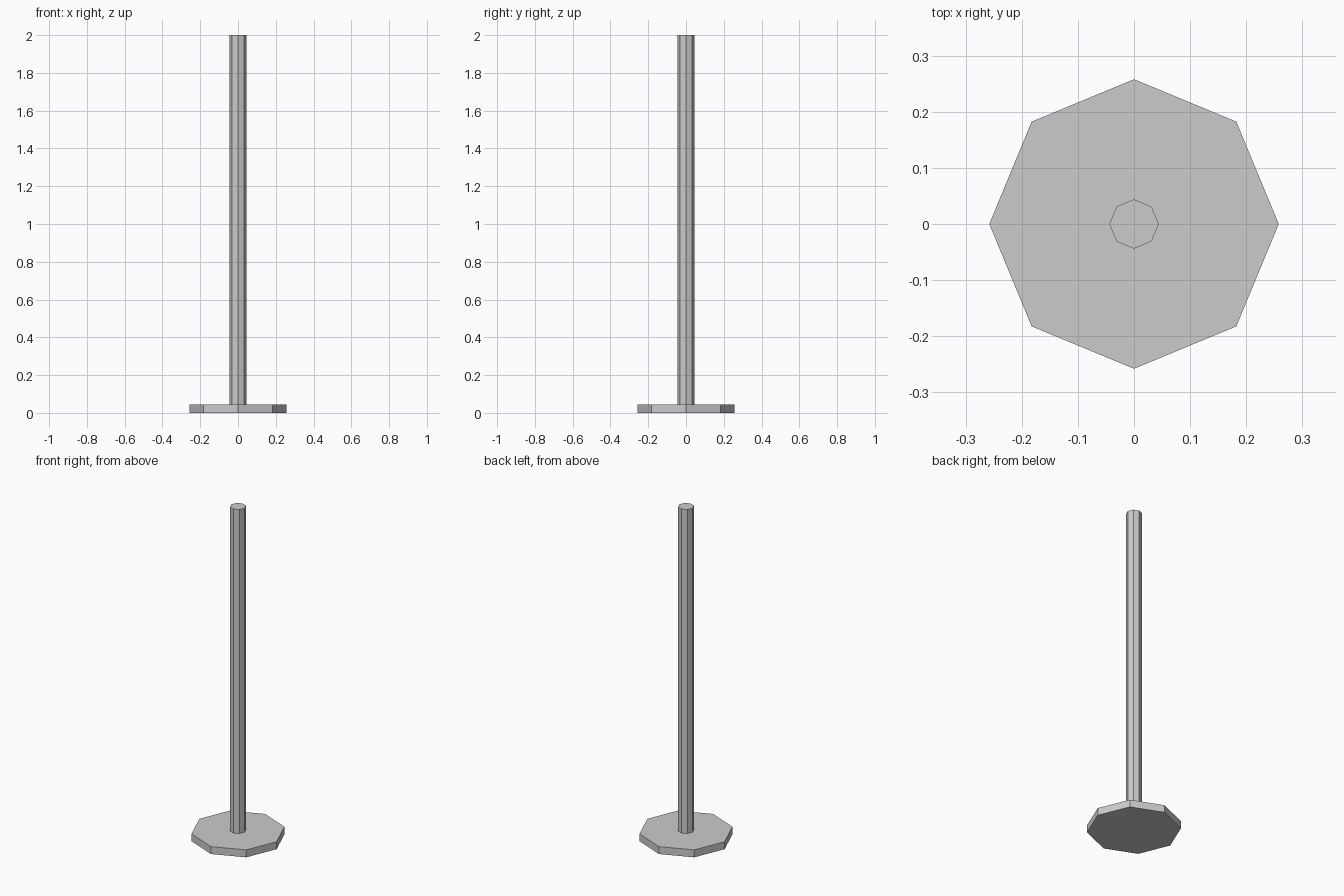
import bpy, bmesh
from math import cos, sin, pi

if "Cube" in bpy.data.objects:
    bpy.data.objects.remove(bpy.data.objects["Cube"])

SIDES = 8


def octagon_prism(name, radius, z0, z1, cap_bottom=True):
    """Flat-shaded eight-sided prism with corners on the x and y axes."""
    bm = bmesh.new()
    rings = [[bm.verts.new((radius * cos(2 * pi * i / SIDES),
                            radius * sin(2 * pi * i / SIDES), z))
              for i in range(SIDES)] for z in (z0, z1)]
    low, high = rings
    for i in range(SIDES):
        j = (i + 1) % SIDES
        bm.faces.new((low[i], low[j], high[j], high[i]))
    bm.faces.new(high)
    if cap_bottom:
        bm.faces.new(low[::-1])
    mesh = bpy.data.meshes.new(name)
    bm.to_mesh(mesh)
    bm.free()
    obj = bpy.data.objects.new(name, mesh)
    bpy.context.collection.objects.link(obj)
    return obj


# Foot plate on the ground
octagon_prism("base_plate", 0.258, 0.0, 0.045)

# Upright pole standing on the plate
octagon_prism("pole", 0.044, 0.045, 2.0, cap_bottom=False)
